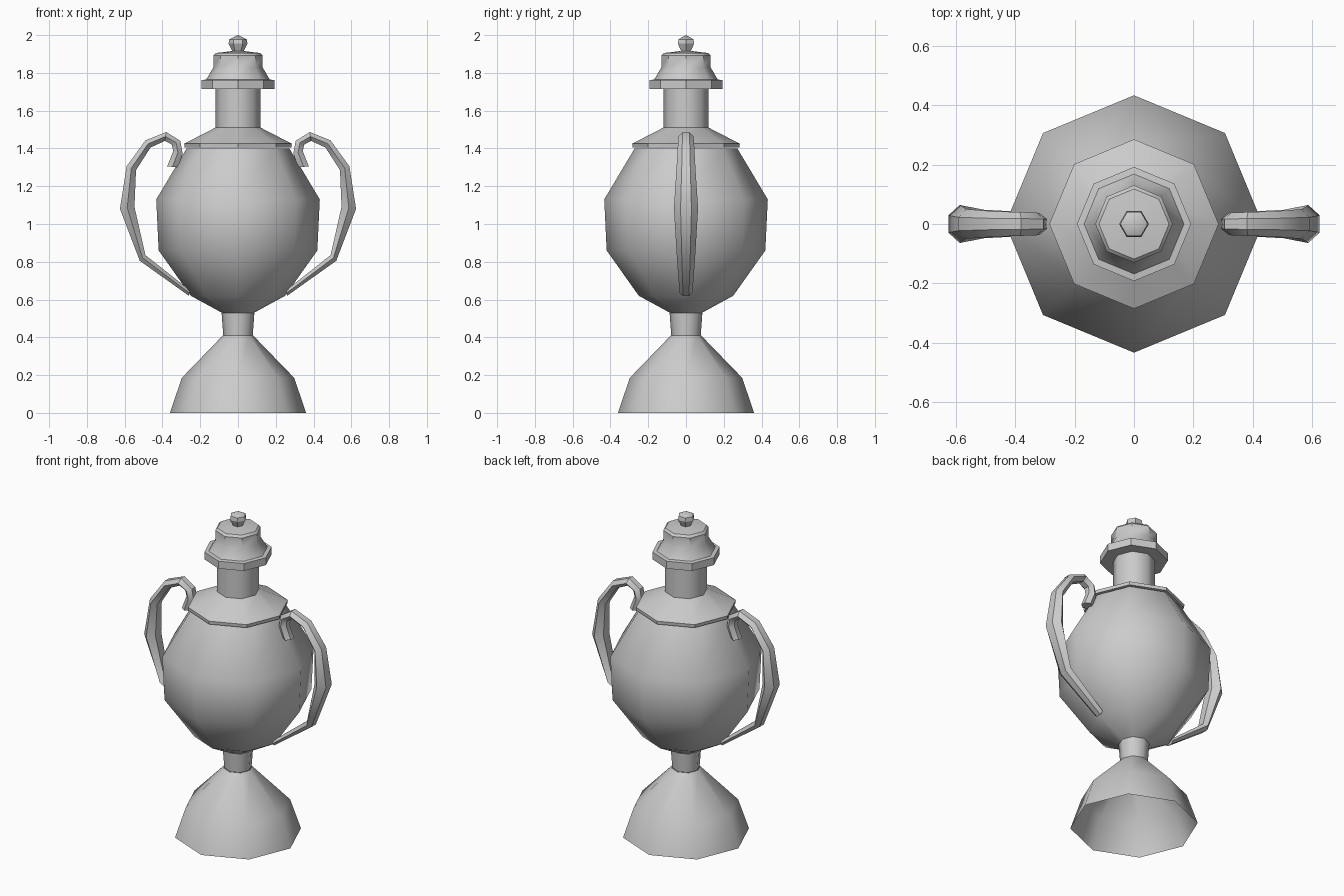
import bpy, bmesh, math
from mathutils import Vector

if "Cube" in bpy.data.objects:
    bpy.data.objects.remove(bpy.data.objects["Cube"])


def finish(name, bm, angle):
    bmesh.ops.recalc_face_normals(bm, faces=bm.faces[:])
    me = bpy.data.meshes.new(name)
    bm.to_mesh(me)
    bm.free()
    me.shade_smooth()
    me.set_sharp_from_angle(angle=math.radians(angle))
    ob = bpy.data.objects.new(name, me)
    bpy.context.collection.objects.link(ob)
    return ob


def loft(bm, rings):
    for a, b in zip(rings, rings[1:]):
        n = len(a)
        for i in range(n):
            j = (i + 1) % n
            bm.faces.new((a[i], a[j], b[j], b[i]))


def turned(name, profile, sides=8, cap_top=False, angle=50):
    """Low-poly lathe of a (radius, height) profile."""
    bm = bmesh.new()
    rings = [[bm.verts.new((r * math.cos(math.tau * i / sides),
                            r * math.sin(math.tau * i / sides), z))
              for i in range(sides)] for r, z in profile]
    loft(bm, rings)
    if cap_top:
        bm.faces.new(rings[-1])
    bmesh.ops.remove_doubles(bm, verts=bm.verts[:], dist=1e-5)
    return finish(name, bm, angle)


def handle(name, side):
    """Strap with ridged edges; stations are outer x,z, inner x,z, half width."""
    stations = [(0.26, 0.62, 0.255, 0.65, 0.034),
                (0.52, 0.805, 0.49, 0.835, 0.048),
                (0.625, 1.08, 0.548, 1.09, 0.064),
                (0.59, 1.305, 0.54, 1.285, 0.05),
                (0.49, 1.443, 0.463, 1.405, 0.043),
                (0.38, 1.487, 0.387, 1.44, 0.04),
                (0.305, 1.44, 0.35, 1.42, 0.038),
                (0.293, 1.37, 0.343, 1.385, 0.036),
                (0.32, 1.30, 0.375, 1.305, 0.034)]
    bm = bmesh.new()
    rings = []
    for ox, oz, ix, iz, w in stations:
        o, i = Vector((ox * side, 0, oz)), Vector((ix * side, 0, iz))
        section = [(0, -.45), (.5, -1), (1, -.45), (1, .45), (.5, 1), (0, .45)]
        rings.append([bm.verts.new(o.lerp(i, t) + Vector((0, k * w, 0)))
                      for t, k in section])
    loft(bm, rings)
    bm.faces.new(rings[0])
    bm.faces.new(rings[-1])
    return finish(name, bm, 35)


# Open hollow foot and stem
turned("foot", [(0.36, 0), (0.298, 0.185), (0.08, 0.41)], angle=60)
turned("stem", [(0.078, 0.41), (0.087, 0.53)], angle=60)

# Rounded bowl
turned("bowl", [(0.085, 0.53), (0.25, 0.62), (0.42, 0.86),
                (0.433, 1.13), (0.272, 1.40)], angle=70)

# Shoulder collar and neck
turned("shoulder", [(0.26, 1.405), (0.283, 1.405), (0.285, 1.425), (0.12, 1.51)], angle=40)
turned("neck", [(0.12, 1.50), (0.12, 1.725)], angle=60)

# Stepped lid
turned("lid", [(0.11, 1.716), (0.192, 1.716), (0.192, 1.762), (0.168, 1.765),
               (0.13, 1.83), (0.13, 1.892), (0.118, 1.905), (0.02, 1.917)],
       cap_top=True, angle=40)

# Six-sided knob
turned("finial", [(0.028, 1.912), (0.05, 1.955), (0.046, 1.978), (0, 2.0)],
       sides=6, angle=30)

# Pair of scrolled handles
for label, side in (("right", 1), ("left", -1)):
    handle(label + "_handle", side)
